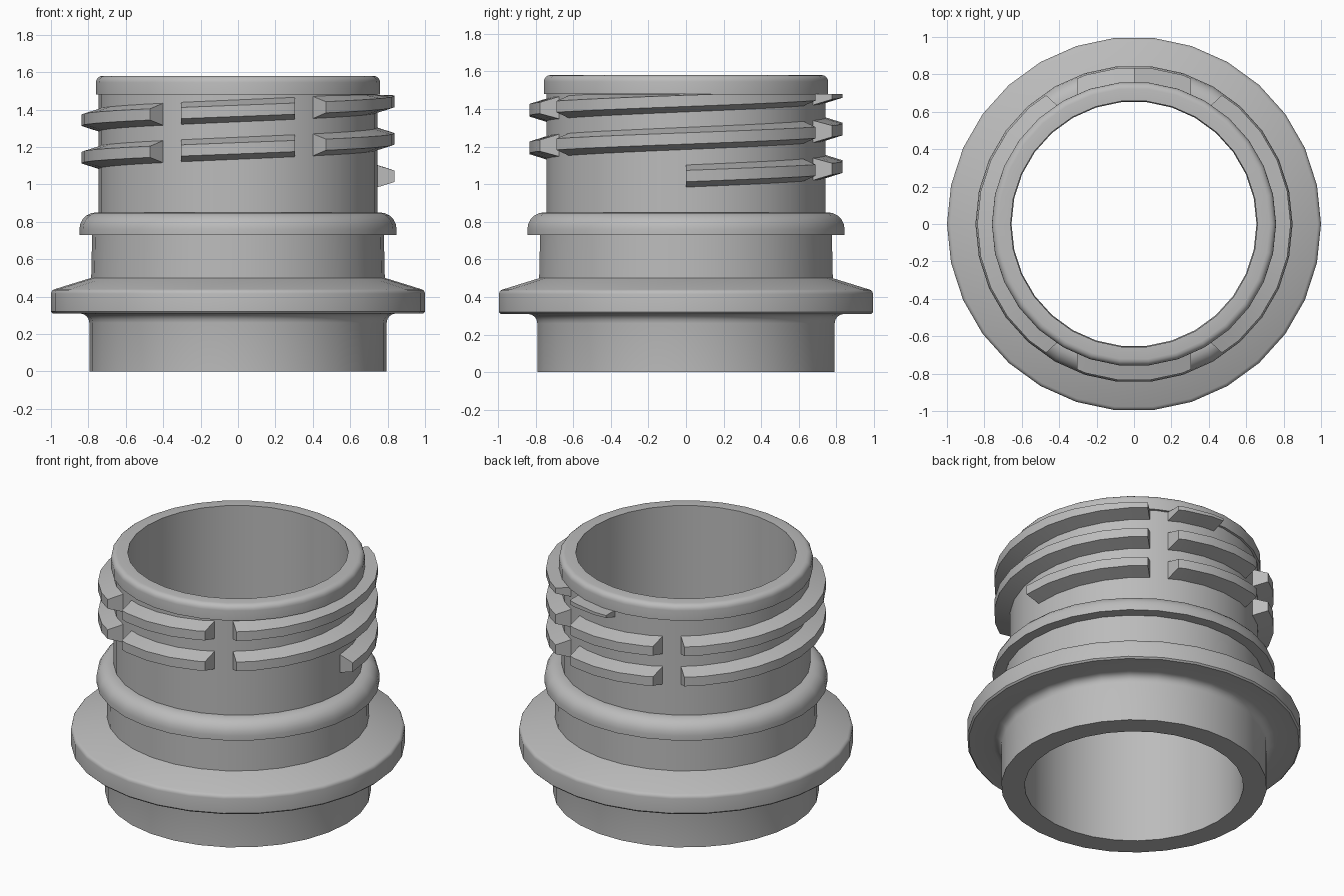
import bpy, bmesh, math

cube = bpy.data.objects.get("Cube")
if cube:
    bpy.data.objects.remove(cube, do_unlink=True)

SIDES = 30
STEP = 360 / SIDES

grey = bpy.data.materials.new("plain grey")
grey.use_nodes = True
grey.diffuse_color = (0.5, 0.5, 0.5, 1)
grey.node_tree.nodes["Principled BSDF"].inputs["Base Color"].default_value = (0.5, 0.5, 0.5, 1)


def polar(r, deg, z):
    a = math.radians(deg)
    return (r * math.cos(a), r * math.sin(a), z)


def finish(bm, name, angle):
    bmesh.ops.recalc_face_normals(bm, faces=bm.faces)
    mesh = bpy.data.meshes.new(name)
    bm.to_mesh(mesh)
    bm.free()
    obj = bpy.data.objects.new(name, mesh)
    bpy.context.collection.objects.link(obj)
    mesh.materials.append(grey)
    bpy.ops.object.select_all(action='DESELECT')
    obj.select_set(True)
    bpy.context.view_layer.objects.active = obj
    bpy.ops.object.shade_smooth_by_angle(angle=math.radians(angle))
    return obj


def bridge(bm, a, b):
    """Join two closed rings of equal length with quads."""
    for i in range(len(a)):
        j = (i + 1) % len(a)
        bm.faces.new((a[i], a[j], b[j], b[i]))


def arc(cx, cz, rx, rz, start, end, n):
    """Elliptical corner points for the profile."""
    out = []
    for i in range(n + 1):
        a = math.radians(start + (end - start) * i / n)
        out.append((cx + rx * math.cos(a), cz + rz * math.sin(a)))
    return out


# Hollow neck: one closed (radius, height) profile, revolved
profile = [(0.655, 0), (0.795, 0)]
profile += arc(0.845, 0.26, 0.05, 0.05, 180, 90, 4)        # fillet under flange
profile += [(0.99, 0.31), (1.0, 0.32)]
profile += arc(0.975, 0.415, 0.025, 0.025, 0, 75, 3)       # flange rim
profile += [(0.785, 0.50), (0.78, 0.73), (0.848, 0.73)]
profile += arc(0.758, 0.76, 0.09, 0.09, 0, 90, 5)          # rounded bead
profile += [(0.745, 0.85), (0.745, 1.48), (0.76, 1.48)]
profile += arc(0.725, 1.545, 0.035, 0.035, 0, 90, 4)       # lip
profile += [(0.66, 1.58)]

bm = bmesh.new()
rings = [[bm.verts.new(polar(r, i * STEP, z)) for r, z in profile] for i in range(SIDES)]
for i in range(SIDES):
    bridge(bm, rings[i], rings[(i + 1) % SIDES])
finish(bm, "bottle_neck", 35)

# Screw thread: trapezoid section climbing a helix, broken by four gaps per turn
ROOT, CREST = 0.735, 0.838
SECTION = [(ROOT, -0.062), (CREST, -0.03), (CREST, 0.03), (ROOT, 0.062)]
START_Z, PITCH, LIP_Z = 1.043, 0.2, 1.479
END = 2 * 360 + 90


def facet_radius(r, deg):
    """Radius of a regular polygon's edge at the given angle."""
    half = math.radians(STEP / 2)
    off = math.radians(deg % STEP) - half
    return r * math.cos(half) / math.cos(off)


def thread_section(bm, angle_of):
    ring = []
    for r, dz in SECTION:
        deg = angle_of(r)
        z = START_Z + PITCH * deg / 360 + dz
        ring.append(bm.verts.new(polar(facet_radius(r, deg), deg, min(z, LIP_Z))))
    return ring


def side_half(r):
    """Half angle of a side piece, with its ends slanted outward."""
    return 57.5 - 1.8 * (r - ROOT) / (CREST - ROOT)


def face_half(r):
    """Half angle of a front or back piece, cut square at its ends."""
    return math.degrees(math.asin(0.305 / r))


def thread_piece(name, mid, half):
    low = (lambda r: mid) if mid == 0 else (lambda r: mid - half(r))
    high = (lambda r: mid) if mid == END else (lambda r: mid + half(r))
    first = max(low(ROOT), low(CREST)) + 1
    last = min(high(ROOT), high(CREST)) - 1
    bm = bmesh.new()
    stations = [low]
    k = math.ceil(first / STEP)
    while k * STEP < last:
        stations.append(lambda r, d=k * STEP: d)
        k += 1
    stations.append(high)
    rings = [thread_section(bm, s) for s in stations]
    for a, b in zip(rings, rings[1:]):
        bridge(bm, a, b)
    bm.faces.new(rings[0])
    bm.faces.new(rings[-1])
    finish(bm, name, 25)


for n in range(END // 90 + 1):
    thread_piece(f"thread_piece_{n + 1}", n * 90, face_half if n % 2 else side_half)
